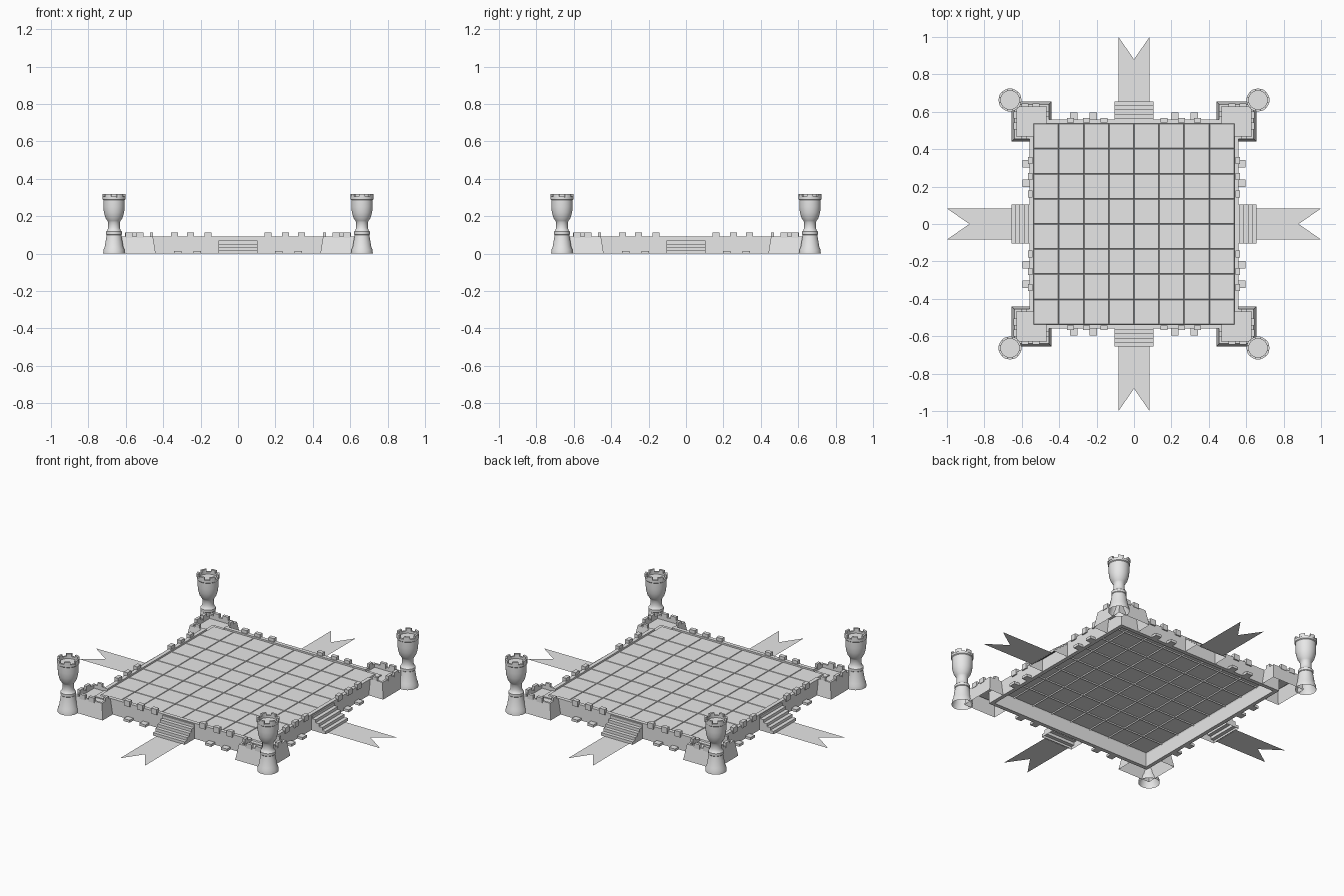
import bpy, bmesh, math
from mathutils import Matrix, Vector

if "Cube" in bpy.data.objects:
    bpy.data.objects.remove(bpy.data.objects["Cube"], do_unlink=True)

stone = bpy.data.materials.new("grey_stone")
stone.use_nodes = True
stone.diffuse_color = (0.8, 0.8, 0.8, 1)
stone.node_tree.nodes["Principled BSDF"].inputs["Base Color"].default_value = (0.8, 0.8, 0.8, 1)

WALL_TOP, MERLON_TOP, BOARD = 0.093, 0.112, 0.537
SIDES = ["back", "left", "front", "right"]


def finish(bm, name, copies=("",)):
    """Turn a bmesh into one object, or four turned about the centre."""
    mesh = bpy.data.meshes.new(name)
    bm.normal_update()
    bm.to_mesh(mesh)
    bm.free()
    mesh.materials.append(stone)
    made = []
    for i, label in enumerate(copies):
        ob = bpy.data.objects.new(f"{label}_{name}".strip("_"), mesh)
        ob.rotation_euler.z = -i * math.pi / 2
        bpy.context.collection.objects.link(ob)
        made.append(ob)
    return made


def box(bm, x0, x1, y0, y1, z0, z1):
    size = Vector((abs(x1 - x0), abs(y1 - y0), z1 - z0))
    mid = Vector(((x0 + x1) / 2, (y0 + y1) / 2, (z0 + z1) / 2))
    bmesh.ops.create_cube(bm, size=1, matrix=Matrix.LocRotScale(mid, None, size))


def sheet(bm, points):
    return bm.faces.new([bm.verts.new(p) for p in points])


# Board: raised tiles in a thin sheet
bm = bmesh.new()
bmesh.ops.create_grid(bm, x_segments=8, y_segments=8, size=BOARD,
                      matrix=Matrix.Translation((0, 0, 0.078)))
bmesh.ops.inset_individual(bm, faces=bm.faces[:], thickness=0.004)
tiles = [f for f in bm.faces if f.calc_area() > 0.01]
bmesh.ops.translate(bm, verts=list({v for f in tiles for v in f.verts}), vec=(0, 0, 0.007))
finish(bm, "board")

# Curtain walls with lowered ends at the bastions
bm = bmesh.new()
box(bm, -0.47, 0.47, BOARD, 0.56, 0, WALL_TOP)
for s in (-1, 1):
    box(bm, s * 0.47, s * 0.56, BOARD, 0.56, 0, 0.078)
finish(bm, "wall", SIDES)

# Wall merlons and the loose footing stones
bm = bmesh.new()
for s in (-1, 1):
    for x in (0.142, 0.235, 0.322):
        box(bm, s * x, s * (x + 0.037), 0.544, 0.568, WALL_TOP - 0.015, MERLON_TOP)
finish(bm, "wall_merlons", SIDES)
bm = bmesh.new()
for s in (-1, 1):
    for x in (0.198, 0.303):
        box(bm, s * x, s * (x + 0.04), 0.56, 0.595, 0, 0.015)
finish(bm, "footing_stones", SIDES)

# Stairs: stepped profile across the width, open underneath
bm = bmesh.new()
STEPS = 5
depth, rise = 0.11 / STEPS, 0.087 / STEPS
profile = [(0.655, 0)]
for i in range(STEPS):
    y = 0.655 - i * depth
    profile += [(y, (i + 1) * rise), (y - depth, (i + 1) * rise)]
profile.append((0.545, 0))
side = sheet(bm, [(-0.105, y, z) for y, z in profile])
new = bmesh.ops.extrude_face_region(bm, geom=[side], use_keep_orig=True)["geom"]
bmesh.ops.translate(bm, verts=[v for v in new if isinstance(v, bmesh.types.BMVert)], vec=(0.21, 0, 0))
bmesh.ops.recalc_face_normals(bm, faces=bm.faces[:])
under = [f for f in bm.faces if all(v.co.z < 0.001 for v in f.verts)]
bmesh.ops.delete(bm, geom=under, context="FACES")
finish(bm, "stairs", SIDES)

# Swallow-tailed path lying on the ground
bm = bmesh.new()
w = 0.083
sheet(bm, [(-w, 0.65, 0.001), (w, 0.65, 0.001), (w, 1, 0.001), (0, 0.88, 0.001), (-w, 1, 0.001)])
finish(bm, "path", SIDES)

# Corner bastion: battered outer skin, parapet and L-shaped floor
bm = bmesh.new()
NEAR, FAR, FLOOR = 0.44, 0.655, 0.072


def ell(inset, z):
    n, f = NEAR + inset, FAR - inset
    return [Vector(p) for p in ((n, 0.557, z), (n, f, z), (f, f, z), (f, n, z), (0.557, n, z))]


rings = [ell(0, 0), ell(0.015, WALL_TOP), ell(0.027, WALL_TOP), ell(0.027, FLOOR)]
for low, high in zip(rings, rings[1:]):
    for i in range(4):
        sheet(bm, [low[i + 1], low[i], high[i], high[i + 1]])
inner = Vector((BOARD, BOARD, FLOOR))
floor = ell(0.027, FLOOR)
floor[0].y = floor[-1].x = BOARD
sheet(bm, [inner] + floor[::-1])
bmesh.ops.remove_doubles(bm, verts=bm.verts[:], dist=0.0001)
bmesh.ops.recalc_face_normals(bm, faces=bm.faces[:])
finish(bm, "bastion", SIDES)

# Bastion merlons, mirrored across the diagonal
bm = bmesh.new()
spans = [(0.455, 0.47, 0.575, 0.605), (0.505, 0.542, 0.626, 0.644), (0.565, 0.602, 0.626, 0.644)]
for a, b, c, d in spans:
    box(bm, a, b, c, d, WALL_TOP - 0.01, MERLON_TOP)
    box(bm, c, d, a, b, WALL_TOP - 0.01, MERLON_TOP)
finish(bm, "bastion_merlons", SIDES)

# Corner tower: lathed goblet shape, open at the foot
bm = bmesh.new()
SEG, C = 32, 0.663
outline = [(0.058, 0), (0.056, 0.022), (0.05, 0.035), (0.039, 0.1), (0.042, 0.103),
           (0.042, 0.118), (0.036, 0.124), (0.031, 0.14), (0.031, 0.168), (0.036, 0.176),
           (0.046, 0.192), (0.054, 0.22), (0.057, 0.25), (0.057, 0.286), (0.061, 0.29),
           (0.061, 0.305), (0.05, 0.305), (0.05, 0.292), (0, 0.292)]
verts = [bm.verts.new((C + r, C, z)) for r, z in outline]
edges = [bm.edges.new(pair) for pair in zip(verts, verts[1:])]
bmesh.ops.spin(bm, geom=verts + edges, cent=(C, C, 0), axis=(0, 0, 1),
               angle=math.tau, steps=SEG, use_duplicate=False)
bmesh.ops.remove_doubles(bm, verts=bm.verts[:], dist=0.0001)
bmesh.ops.recalc_face_normals(bm, faces=bm.faces[:])
towers = finish(bm, "tower", SIDES)
bpy.ops.object.select_all(action="DESELECT")
for ob in towers:
    ob.select_set(True)
bpy.context.view_layer.objects.active = towers[0]
bpy.ops.object.shade_smooth_by_angle(angle=math.radians(35))

# Tower crown: six curved merlons
bm = bmesh.new()
for k in range(6):
    a0 = math.tau * k / 6
    arcs = []
    for j in range(4):
        a = a0 + math.radians(32) * (j / 3 - 0.5)
        arcs.append([(C + r * math.cos(a), C + r * math.sin(a), z)
                     for r, z in ((0.05, 0.3), (0.062, 0.3), (0.062, 0.32), (0.05, 0.32))])
    for p, q in zip(arcs, arcs[1:]):
        for i in range(4):
            sheet(bm, [p[i], p[i - 1], q[i - 1], q[i]])
    sheet(bm, arcs[0])
    sheet(bm, arcs[-1][::-1])
bmesh.ops.remove_doubles(bm, verts=bm.verts[:], dist=0.0001)
bmesh.ops.recalc_face_normals(bm, faces=bm.faces[:])
finish(bm, "tower_merlons", SIDES)
